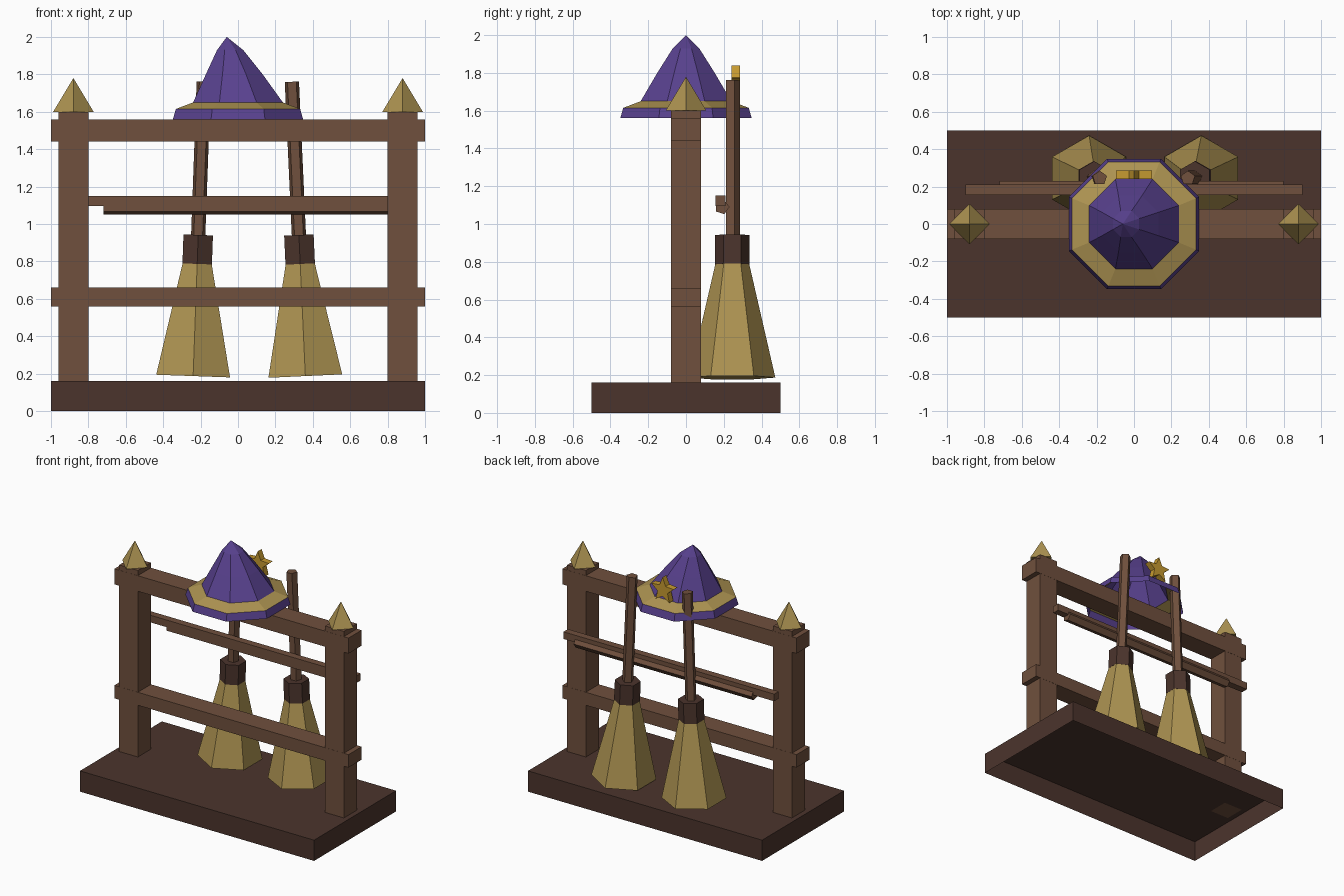
import bpy, bmesh
from math import sin, cos, pi, atan
from mathutils import Matrix, Vector

cube = bpy.data.objects.get("Cube")
if cube:
    bpy.data.objects.remove(cube, do_unlink=True)


def material(name, rgb):
    """Flat colour from 0-255 display values."""
    col = []
    for v in rgb:
        c = v / 255
        col.append(c / 12.92 if c <= 0.04045 else ((c + 0.055) / 1.055) ** 2.4)
    m = bpy.data.materials.new(name)
    m.use_nodes = True
    m.diffuse_color = (*col, 1)
    m.node_tree.nodes["Principled BSDF"].inputs["Base Color"].default_value = (*col, 1)
    return m


WOOD = material("warm wood", (112, 80, 61))
DARK = material("dark wood", (75, 52, 44))
STRAW = material("straw", (174, 148, 82))
PURPLE = material("purple felt", (88, 65, 142))
GOLD = material("gold", (198, 154, 48))


def finish(name, bm, *mats):
    bmesh.ops.recalc_face_normals(bm, faces=bm.faces)
    me = bpy.data.meshes.new(name)
    bm.to_mesh(me)
    bm.free()
    for m in mats:
        me.materials.append(m)
    ob = bpy.data.objects.new(name, me)
    bpy.context.collection.objects.link(ob)
    return ob


def box(name, lo, hi, mat, open_bottom=False):
    bm = bmesh.new()
    lo, hi = Vector(lo), Vector(hi)
    bmesh.ops.create_cube(bm, size=1, matrix=Matrix.Translation((lo + hi) / 2)
                          @ Matrix.Diagonal((*(hi - lo), 1)))
    if open_bottom:
        base = min(bm.faces, key=lambda f: f.calc_center_median().z)
        bmesh.ops.delete(bm, geom=[base], context='FACES_ONLY')
    return finish(name, bm, mat)


def loft(name, sides, rings, turn, mats, caps=True, band=None):
    """Rings of (centre x, radius, height); radius 0 makes a tip.
    band is the index of the ring gap that takes the second material."""
    bm = bmesh.new()
    prev = None
    for i, (cx, r, z) in enumerate(rings):
        n = sides if r else 1
        ring = [bm.verts.new((cx + r * cos(turn + 2 * pi * k / sides),
                              r * sin(turn + 2 * pi * k / sides), z)) for k in range(n)]
        if prev:
            for k in range(sides):
                j = (k + 1) % sides
                quad = [prev[k], prev[j]] + ([ring[j], ring[k]] if r else ring)
                bm.faces.new(quad).material_index = int(i - 1 == band)
        if caps and r and i in (0, len(rings) - 1):
            bm.faces.new(ring)
        prev = ring
    return finish(name, bm, *mats)


# Base tray, open underneath
box("base", (-1, -0.5, 0), (1, 0.5, 0.16), DARK, open_bottom=True)

# Posts with pointed finials
for side, s in (("left", 1), ("right", -1)):
    x = s * 0.88
    box(side + "_post", (x - 0.08, -0.079, 0.16), (x + 0.08, 0.079, 1.6), WOOD)
    finial = loft(side + "_finial", 4, [(0, 0.108, 1.6), (0, 0, 1.78)], 0, [STRAW])
    finial.location.x = x

# Rails and the rear rack
box("top_rail", (-1, -0.08, 1.44), (1, 0.08, 1.56), WOOD)
box("lower_rail", (-1, -0.08, 0.56), (1, 0.08, 0.66), WOOD)
box("rack_bar", (-0.9, 0.155, 1.095), (0.9, 0.21, 1.15), WOOD)
rod = loft("rack_rod", 5, [(0, 0.04, -0.72), (0, 0.04, 0.8)], pi / 2, [WOOD])
rod.rotation_euler = (0, pi / 2, 0)
rod.location = (0, 0.19, 1.09)

# Leaning brooms
for side, foot, top in (("right", -0.24, -0.183), ("left", 0.36, 0.288)):
    parts = [
        loft(side + "_bristles", 6, [(0, 0.228, 0), (0, 0.09, 0.6)], pi / 2, [STRAW]),
        loft(side + "_collar", 6, [(0, 0.091, 0.6), (0, 0.091, 0.755)], pi / 2, [DARK]),
        loft(side + "_handle", 5, [(0, 0.04, 0.7), (0, 0.04, 1.575)], pi / 2, [WOOD]),
    ]
    for p in parts:
        p.location = (foot, 0.245, 0.187)
        p.rotation_euler.y = atan((top - foot) / 1.575)

# Crooked hat with a pale band on the brim, hollow inside
k = 1 / cos(pi / 8)
loft("hat", 8, [(0, 0.348 * k, 1.56), (0, 0.332 * k, 1.615), (0, 0.24 * k, 1.65),
                (-0.02, 0.152 * k, 1.80), (-0.042, 0.07 * k, 1.93), (-0.06, 0, 2.0)],
     pi / 8, [PURPLE, STRAW], caps=False, band=1)

# Star behind the hat
bm = bmesh.new()
outline = []
for i in range(10):
    r = 0.045 if i % 2 else 0.1
    a = pi / 2 + i * pi / 5
    outline.append(bm.verts.new((r * cos(a), 0.24, 1.74 + r * sin(a))))
face = bm.faces.new(outline)
ext = bmesh.ops.extrude_face_region(bm, geom=[face], use_keep_orig=True)
bmesh.ops.translate(bm, vec=(0, 0.047, 0),
                    verts=[g for g in ext["geom"] if isinstance(g, bmesh.types.BMVert)])
finish("star", bm, GOLD)
